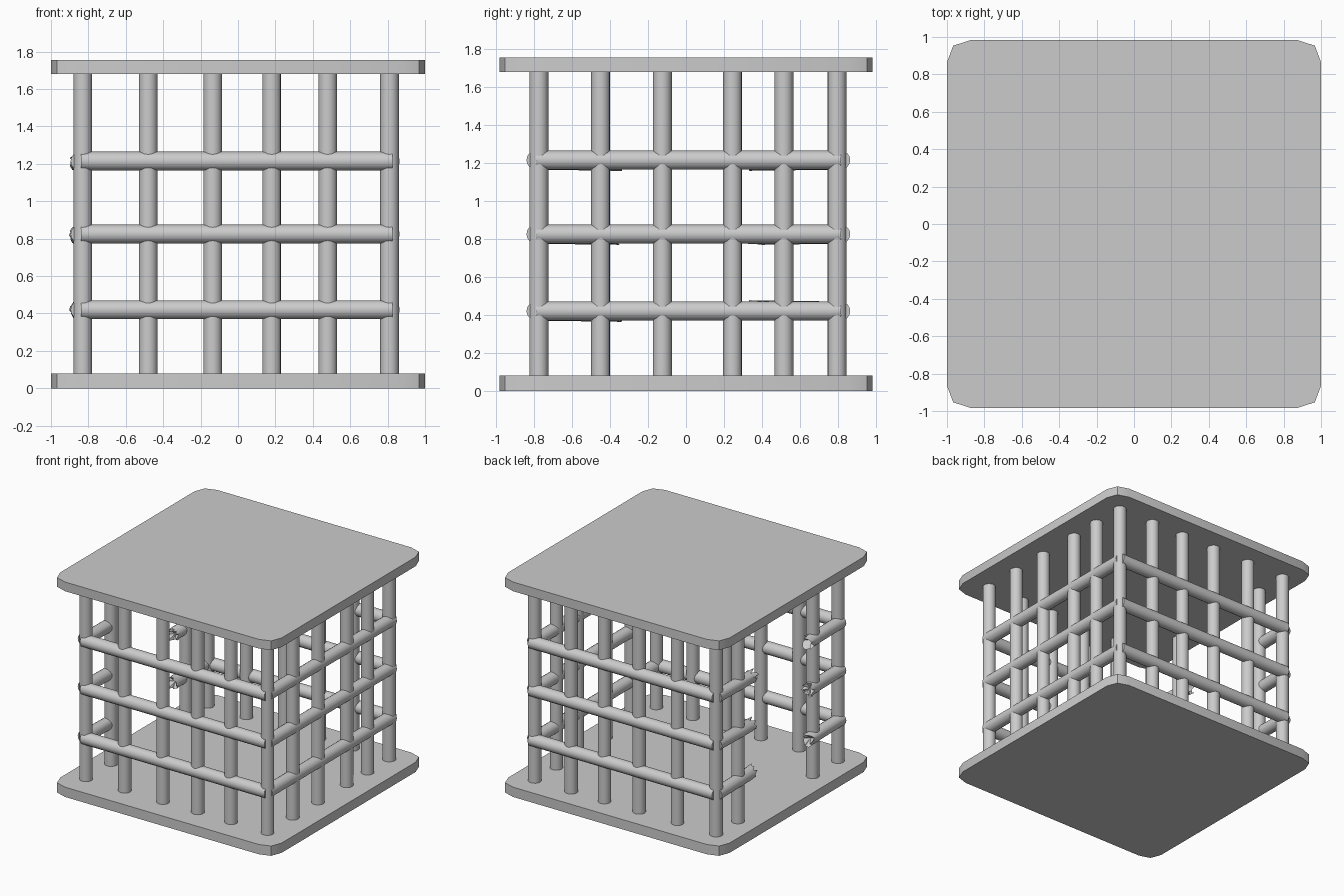
import bpy, bmesh, math, random
from mathutils import Vector, Matrix

if "Cube" in bpy.data.objects:
    bpy.data.objects.remove(bpy.data.objects["Cube"])

random.seed(4)
R = 0.05
SIDES = 16
X = [-0.83, -0.48, -0.135, 0.18, 0.48, 0.81]
Y = [-0.775, -0.45, -0.125, 0.245, 0.515, 0.795]
Z = [0.42, 0.825, 1.215]


def finish(bm, name, smooth=True):
    bmesh.ops.recalc_face_normals(bm, faces=bm.faces)
    me = bpy.data.meshes.new(name)
    bm.to_mesh(me)
    bm.free()
    ob = bpy.data.objects.new(name, me)
    bpy.context.collection.objects.link(ob)
    if smooth:
        bpy.ops.object.select_all(action='DESELECT')
        ob.select_set(True)
        bpy.context.view_layer.objects.active = ob
        bpy.ops.object.shade_smooth_by_angle(angle=math.radians(35))
    return ob


def rod(name, a, b):
    a, b = Vector(a), Vector(b)
    rot = (b - a).to_track_quat('Z', 'Y').to_matrix().to_4x4()
    bm = bmesh.new()
    bmesh.ops.create_cone(bm, cap_ends=True, segments=SIDES, radius1=R, radius2=R,
                          depth=(b - a).length, matrix=Matrix.Translation((a + b) / 2) @ rot)
    return finish(bm, name)


def broken_rod(name, x, y0, y1, z, dz):
    """Rod along y whose far end is torn into uneven, flared splinters."""
    d = 1 if y1 > y0 else -1
    bm = bmesh.new()
    rings = []
    for i, (y, r) in enumerate([(y0, R), (y1 - d * 0.04, R), (y1, R)]):
        ring = []
        for k in range(SIDES):
            a = 2 * math.pi * k / SIDES
            yy, rr = y, r
            if i == 2:
                yy += d * random.uniform(-0.03, 0.035)
                rr *= random.uniform(0.75, 1.2)
            zz = z + dz * (i > 0)
            ring.append(bm.verts.new((x + rr * math.cos(a), yy, zz + rr * math.sin(a))))
        rings.append(ring)
    bm.faces.new(rings[0])
    for p, q in zip(rings, rings[1:]):
        for k in range(SIDES):
            n = (k + 1) % SIDES
            bm.faces.new((p[k], p[n], q[n], q[k]))
    # hollow of the torn end
    tip = bm.verts.new((x, y1 - d * 0.04, z + dz))
    for k in range(SIDES):
        bm.faces.new((rings[2][k], rings[2][(k + 1) % SIDES], tip))
    return finish(bm, name)


def plate(name, z0, z1):
    corner = [(1.0, 0.865), (0.967, 0.953), (0.875, 0.983)]
    pts = []
    for sx, sy in ((1, 1), (-1, 1), (-1, -1), (1, -1)):
        c = corner if sx * sy > 0 else corner[::-1]
        pts += [(sx * px, sy * py) for px, py in c]
    bm = bmesh.new()
    f = bm.faces.new([bm.verts.new((px, py, z0)) for px, py in pts])
    ext = bmesh.ops.extrude_face_region(bm, geom=[f], use_keep_orig=True)
    for v in ext['geom']:
        if isinstance(v, bmesh.types.BMVert):
            v.co.z = z1
    return finish(bm, name)


# floor and roof slabs
plate("floor_plate", 0.0, 0.08)
plate("roof_plate", 1.68, 1.755)

# upright bars: full front, back and right; the left side has a gap
for i, x in enumerate(X):
    rod(f"front_post_{i}", (x, Y[0], 0.05), (x, Y[0], 1.71))
    rod(f"back_post_{i}", (x, Y[-1], 0.05), (x, Y[-1], 1.71))
for i, y in enumerate(Y[1:-1]):
    rod(f"right_post_{i}", (X[-1], y, 0.05), (X[-1], y, 1.71))
for i, y in enumerate((Y[1], Y[4])):
    rod(f"left_post_{i}", (X[0], y, 0.05), (X[0], y, 1.71))

# cross bars, with broken stubs on the left side
for i, z in enumerate(Z):
    rod(f"front_rail_{i}", (-0.84, -0.79, z), (0.825, -0.79, z))
    rod(f"back_rail_{i}", (-0.84, 0.815, z), (0.825, 0.815, z))
    rod(f"right_rail_{i}", (0.815, -0.79, z), (0.815, 0.815, z))
    broken_rod(f"left_rail_front_stub_{i}", -0.845, -0.79, -0.36, z, -0.006)
    broken_rod(f"left_rail_back_stub_{i}", -0.845, 0.815, 0.36, z, 0.006 if i == 0 else -0.006)
